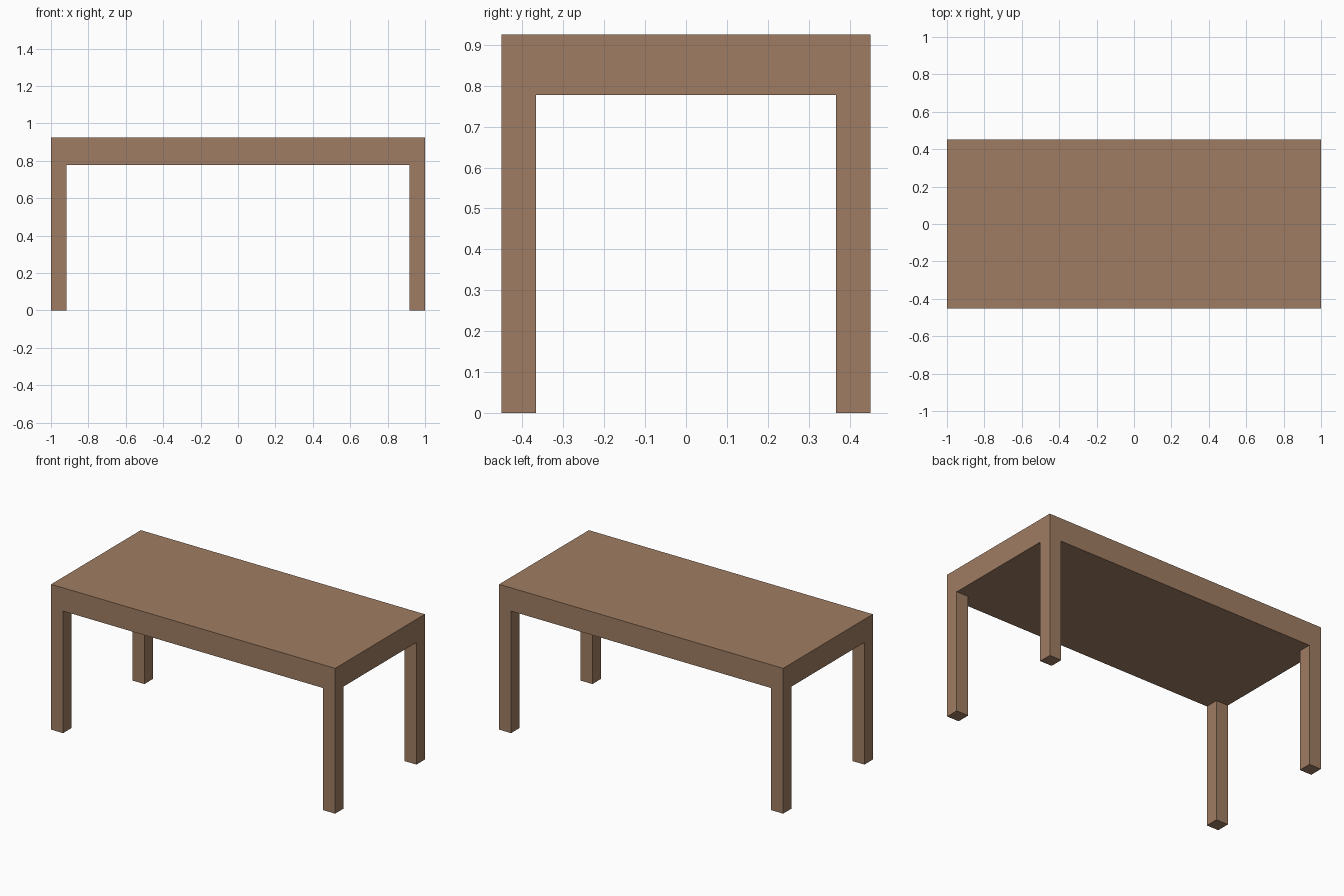
import bpy

if "Cube" in bpy.data.objects:
    bpy.data.objects.remove(bpy.data.objects["Cube"])

WIDTH, DEPTH, HEIGHT = 2.0, 0.902, 0.925
UNDERSIDE = 0.777
LEG = 0.084

wood = bpy.data.materials.new("brown wood")
wood.diffuse_color = (0.35, 0.203, 0.125, 1.0)
wood.use_nodes = True
wood.node_tree.nodes["Principled BSDF"].inputs["Base Color"].default_value = wood.diffuse_color


def box(name, lo, hi):
    """Axis-aligned box between two corners."""
    bpy.ops.mesh.primitive_cube_add(size=1)
    ob = bpy.context.object
    ob.name = name
    centre = [(a + b) / 2 for a, b in zip(lo, hi)]
    size = [b - a for a, b in zip(lo, hi)]
    for v in ob.data.vertices:
        v.co = [c + s * k for c, s, k in zip(centre, size, v.co)]
    ob.data.materials.append(wood)
    return ob


# Thick table top
box("table_top", (-WIDTH / 2, -DEPTH / 2, UNDERSIDE), (WIDTH / 2, DEPTH / 2, HEIGHT))

# Four square legs, flush with the corners
for side, sx in (("left", -1), ("right", 1)):
    for end, sy in (("front", -1), ("back", 1)):
        cx = sx * (WIDTH - LEG) / 2
        cy = sy * (DEPTH - LEG) / 2
        box(f"{end}_{side}_leg",
            (cx - LEG / 2, cy - LEG / 2, 0),
            (cx + LEG / 2, cy + LEG / 2, UNDERSIDE))
